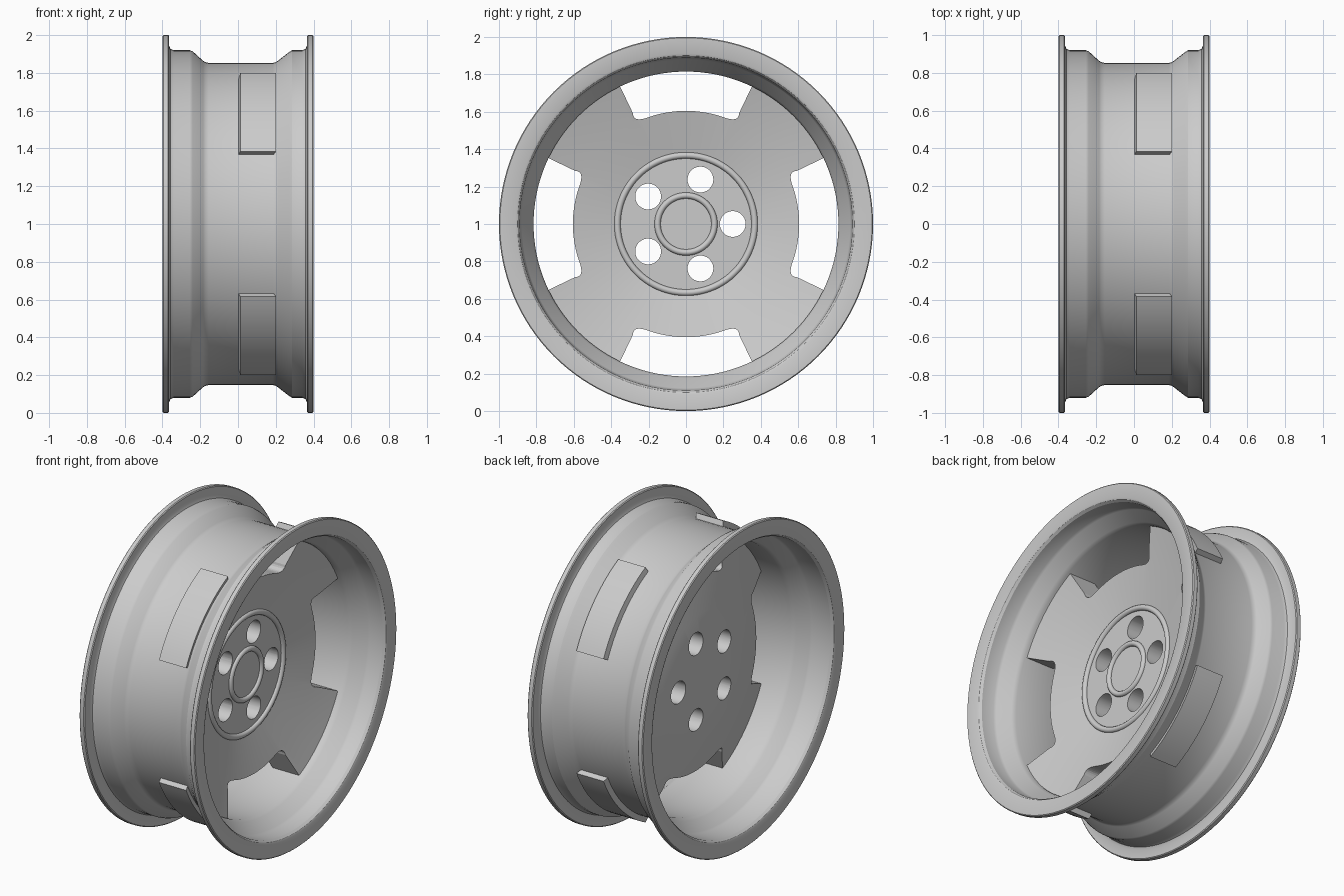
import bpy, bmesh, math
from mathutils import Matrix, Vector

cube = bpy.data.objects.get("Cube")
if cube:
    bpy.data.objects.remove(cube, do_unlink=True)

AXLE = Vector((0, 0, 1))

metal = bpy.data.materials.new("light_grey_metal")
metal.use_nodes = True
metal.diffuse_color = (0.6, 0.6, 0.6, 1)
metal.node_tree.nodes["Principled BSDF"].inputs["Base Color"].default_value = (0.6, 0.6, 0.6, 1)


def make_object(name, bm):
    bmesh.ops.remove_doubles(bm, verts=bm.verts, dist=1e-5)
    bmesh.ops.recalc_face_normals(bm, faces=bm.faces)
    mesh = bpy.data.meshes.new(name)
    bm.to_mesh(mesh)
    bm.free()
    mesh.materials.append(metal)
    obj = bpy.data.objects.new(name, mesh)
    bpy.context.collection.objects.link(obj)
    return obj


def activate(obj):
    bpy.ops.object.select_all(action='DESELECT')
    obj.select_set(True)
    bpy.context.view_layer.objects.active = obj


def smooth(obj, degrees):
    activate(obj)
    bpy.ops.object.shade_smooth_by_angle(angle=math.radians(degrees))


def lathe(name, profile, closed=True, steps=128):
    """Spin (x, radius) points round the axle."""
    bm = bmesh.new()
    verts = [bm.verts.new((x, 0, 1 + r)) for x, r in profile]
    edges = [bm.edges.new(p) for p in zip(verts, verts[1:])]
    if closed:
        edges.append(bm.edges.new((verts[-1], verts[0])))
    bmesh.ops.spin(bm, geom=verts + edges, cent=AXLE, axis=(1, 0, 0),
                   angle=math.tau, steps=steps, use_merge=False)
    return make_object(name, bm)


def prism(bm, outline, x0=-0.5, x1=0.5):
    """Extrude a (y, z) outline, measured from the axle, along x."""
    face = bm.faces.new([bm.verts.new((x0, y, 1 + z)) for y, z in outline])
    new = bmesh.ops.extrude_face_region(bm, geom=[face])["geom"]
    bmesh.ops.translate(bm, vec=(x1 - x0, 0, 0),
                        verts=[v for v in new if isinstance(v, bmesh.types.BMVert)])


def polar(r, degrees):
    a = math.radians(degrees)
    return r * math.cos(a), r * math.sin(a)


# Barrel: outer well and flanges, then the inner skin
outer = [(-0.4, 0.995), (-0.395, 1), (-0.37, 1), (-0.365, 0.995), (-0.365, 0.945),
         (-0.358, 0.928), (-0.34, 0.92), (-0.255, 0.92), (-0.24, 0.914),
         (-0.185, 0.864), (-0.173, 0.857), (-0.155, 0.853),
         (0.185, 0.853), (0.2, 0.857), (0.212, 0.865),
         (0.27, 0.91), (0.285, 0.92), (0.34, 0.92), (0.358, 0.928),
         (0.365, 0.945), (0.365, 0.995), (0.37, 1), (0.395, 1), (0.4, 0.995)]
inner = [(0.4, 0.912), (0.395, 0.9), (0.38, 0.89), (0.3, 0.885), (0.285, 0.878),
         (0.215, 0.825), (0.19, 0.815), (-0.155, 0.815), (-0.185, 0.825),
         (-0.245, 0.878), (-0.26, 0.885), (-0.38, 0.89), (-0.395, 0.9), (-0.4, 0.912)]
smooth(lathe("rim_barrel", outer + inner), 28)

# Dished centre disc whose four spokes pass through the barrel
disc = lathe("spoke_disc", [
    (0.055, 0), (0.055, 0.37), (0.115, 0.61), (0.175, 0.81), (0.2, 0.886),
    (0.012, 0.886), (-0.005, 0.82), (-0.06, 0.62), (-0.108, 0.4),
    (-0.122, 0.3), (-0.125, 0.2), (-0.125, 0)], closed=False)

# Window outline: inner arc, rounded corners, radial sides
bm = bmesh.new()
corner = []
for i in range(9):
    t = i / 8
    a, b, c = (1 - t) ** 2, 2 * t * (1 - t), t * t
    corner.append((0.605 * (a + b) + 0.66 * c, 19.5 * a + 27.5 * b + 25.6 * c))
half = [(0.605, d) for d in range(0, 19, 2)] + corner + [(1, 25.6)]
window = half + [(r, -d) for r, d in reversed(half[1:])]
for k in range(4):
    prism(bm, [polar(r, d + 90 * k) for r, d in window])

# Five bolt holes
for k in range(5):
    cy, cz = polar(0.25, 72 * k)
    prism(bm, [(cy + y, cz + z) for y, z in (polar(0.069, 10 * j) for j in range(36))])
cutter = make_object("disc_cutter", bm)
cutter.hide_render = True

cut = disc.modifiers.new("openings", 'BOOLEAN')
cut.operation = 'DIFFERENCE'
cut.solver = 'EXACT'
cut.object = cutter
activate(disc)
bpy.ops.object.modifier_apply(modifier=cut.name)
bpy.data.objects.remove(cutter, do_unlink=True)
smooth(disc, 12)

# Raised beads round the hub plate and the centre cap
for name, radius, width in (("hub_bead", 0.367, 0.0175), ("cap_bead", 0.152, 0.0165)):
    section = [polar(width, 30 * j) for j in range(12)]
    smooth(lathe(name, [(0.055 + x, radius + r) for x, r in section]), 40)
